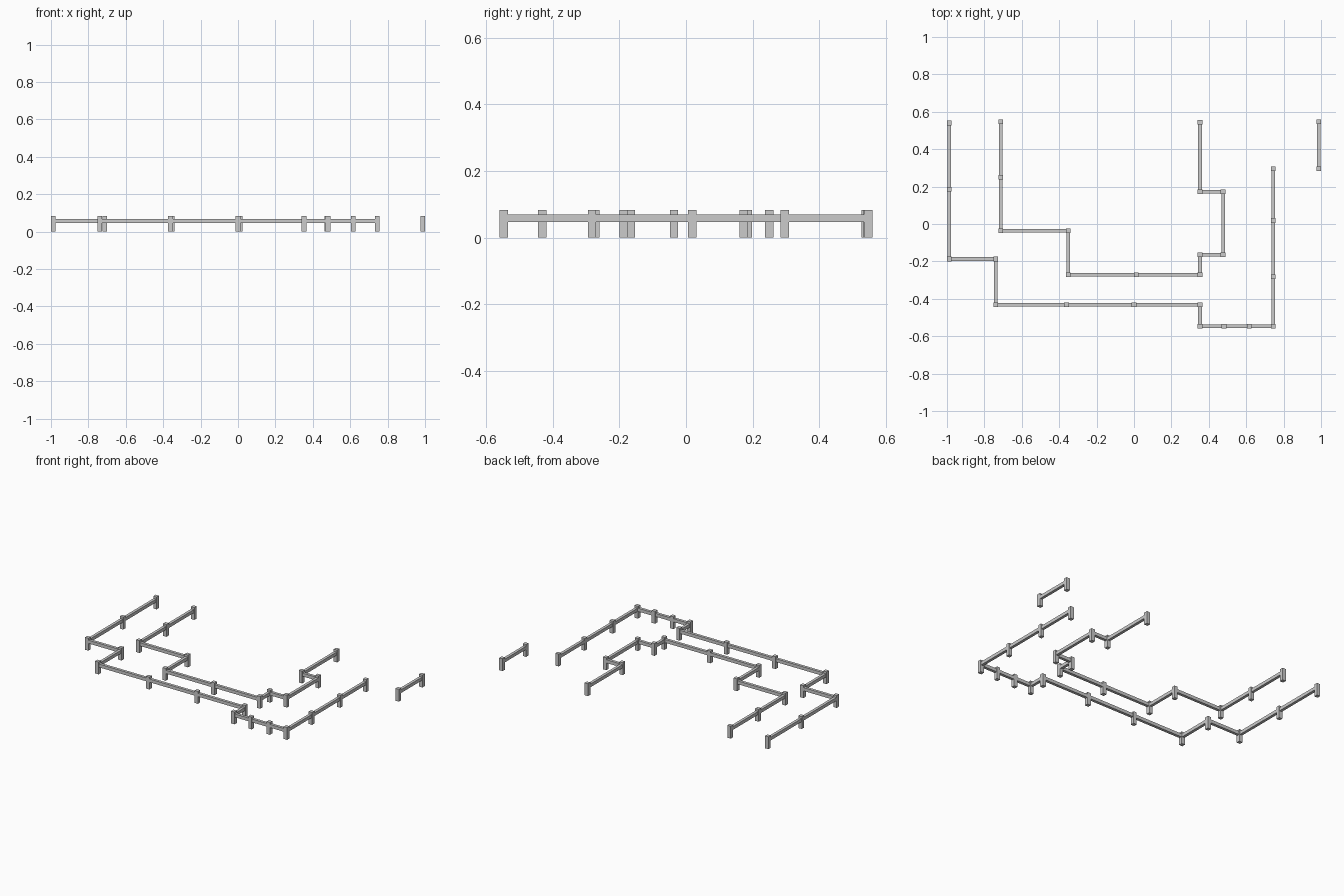
import bpy
from mathutils import Vector

if "Cube" in bpy.data.objects:
    bpy.data.objects.remove(bpy.data.objects["Cube"])

POST_W, POST_H = 0.025, 0.083
RAIL_W, RAIL_Z0, RAIL_Z1 = 0.019, 0.047, 0.069


def box(name, center, size):
    bpy.ops.mesh.primitive_cube_add(size=1, location=center)
    obj = bpy.context.object
    obj.name = name
    obj.scale = size
    bpy.ops.object.transform_apply(location=False, rotation=False, scale=True)
    return obj


def fence(name, points):
    # square post at every point, one straight rail between neighbours
    for x, y in points:
        box(name + "_post", (x, y, POST_H / 2), (POST_W, POST_W, POST_H))
    for a, b in zip(points, points[1:]):
        a, b = Vector(a), Vector(b)
        mid, d = (a + b) / 2, b - a
        box(name + "_rail", (mid.x, mid.y, (RAIL_Z0 + RAIL_Z1) / 2),
            (max(abs(d.x), RAIL_W), max(abs(d.y), RAIL_W), RAIL_Z1 - RAIL_Z0))


# outer fence line
fence("outer_fence", [
    (-0.988, 0.54), (-0.988, 0.185), (-0.988, -0.187), (-0.74, -0.187),
    (-0.74, -0.432), (-0.361, -0.432), (0.0, -0.432), (0.353, -0.432),
    (0.353, -0.547), (0.481, -0.547), (0.617, -0.547), (0.745, -0.547),
    (0.745, -0.282), (0.745, 0.019), (0.745, 0.296)])

# inner fence line
fence("inner_fence", [
    (-0.712, 0.547), (-0.712, 0.25), (-0.712, -0.036), (-0.351, -0.036),
    (-0.351, -0.272), (0.012, -0.272), (0.353, -0.272), (0.353, -0.165),
    (0.476, -0.165), (0.476, 0.173), (0.353, 0.173), (0.353, 0.544)])

# short separate section at the right
fence("side_fence", [(0.987, 0.547), (0.987, 0.296)])
